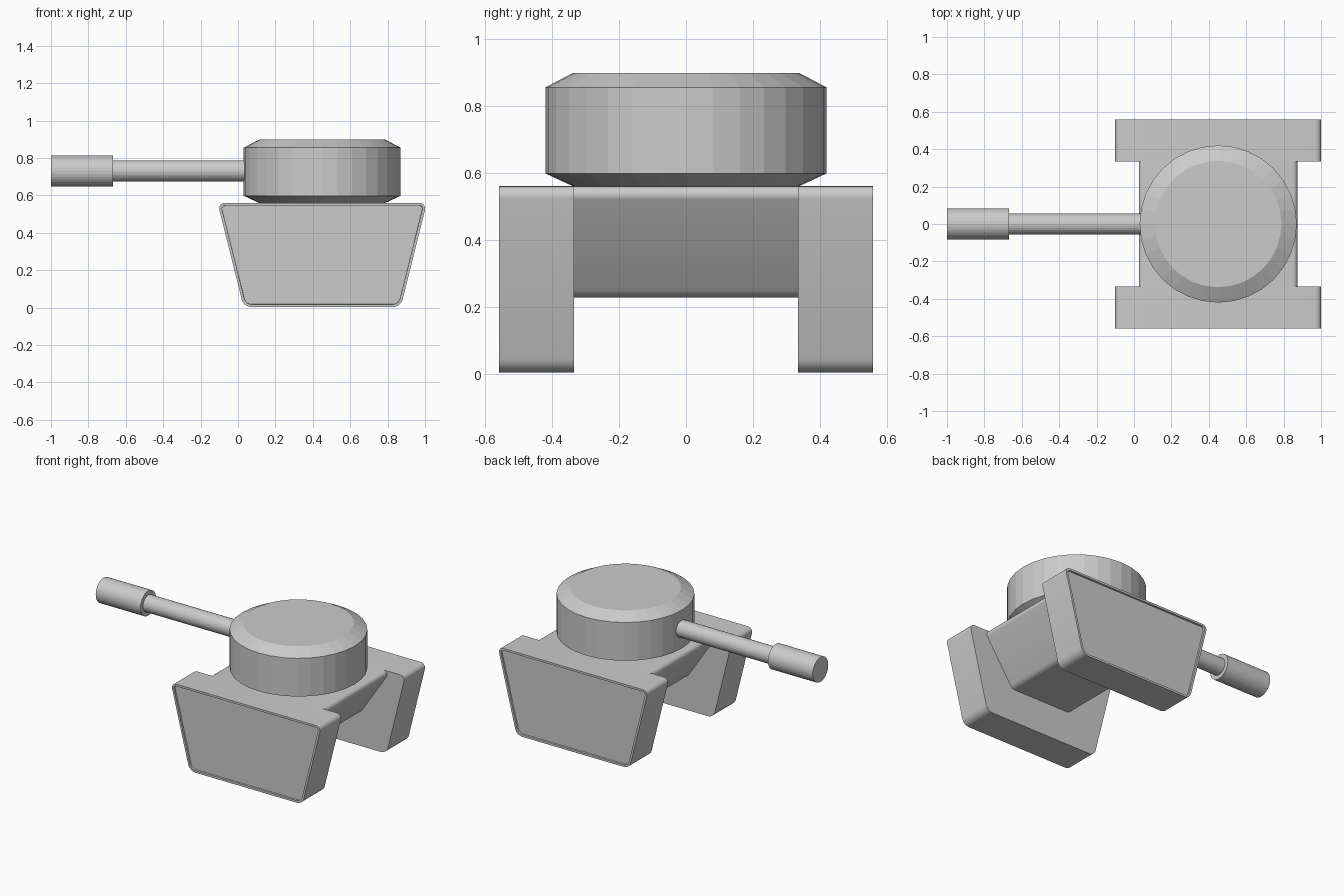
import bpy, bmesh, math
from mathutils import Vector, Matrix

if "Cube" in bpy.data.objects:
    bpy.data.objects.remove(bpy.data.objects["Cube"])

CX = 0.45  # centre of the body along x


def make_object(name, bm, smooth=None):
    bmesh.ops.recalc_face_normals(bm, faces=bm.faces)
    mesh = bpy.data.meshes.new(name)
    bm.to_mesh(mesh)
    bm.free()
    ob = bpy.data.objects.new(name, mesh)
    bpy.context.collection.objects.link(ob)
    if smooth:
        bpy.ops.object.select_all(action='DESELECT')
        ob.select_set(True)
        bpy.context.view_layer.objects.active = ob
        bpy.ops.object.shade_smooth_by_angle(angle=math.radians(smooth))
    return ob


def rounded(corners, segs=6):
    """Round each (x, z, radius) corner of a convex outline."""
    out = []
    n = len(corners)
    for i, (x, z, r) in enumerate(corners):
        p = Vector((x, z))
        a = (Vector(corners[i - 1][:2]) - p).normalized()
        b = (Vector(corners[(i + 1) % n][:2]) - p).normalized()
        half = a.angle(b) / 2
        centre = p + (a + b).normalized() * r / math.sin(half)
        va = p + a * r / math.tan(half) - centre
        vb = p + b * r / math.tan(half) - centre
        sweep = math.pi - 2 * half
        for k in range(segs + 1):
            t = k / segs
            out.append(centre + (va * math.sin((1 - t) * sweep)
                                 + vb * math.sin(t * sweep)) / math.sin(sweep))
    return out


def trapezoid(top, bottom, z0, z1, r_top, r_bottom):
    return rounded([(CX - bottom, z0, r_bottom), (CX + bottom, z0, r_bottom),
                    (CX + top, z1, r_top), (CX - top, z1, r_top)])


def prism(outline, y0, y1):
    """Extrude an xz outline along y; returns the bmesh and its y1 cap."""
    bm = bmesh.new()
    rings = [[bm.verts.new((p.x, y, p.y)) for p in outline] for y in (y0, y1)]
    n = len(outline)
    for i in range(n):
        j = (i + 1) % n
        bm.faces.new((rings[0][i], rings[0][j], rings[1][j], rings[1][i]))
    bm.faces.new(rings[0][::-1])
    cap = bm.faces.new(rings[1])
    bmesh.ops.recalc_face_normals(bm, faces=bm.faces)
    return bm, cap


def lathe(name, profile, matrix, sides=32, smooth=None):
    """Stack (radius, height) rings into a closed solid."""
    bm = bmesh.new()
    rings = [[bm.verts.new(matrix @ Vector((r * math.cos(t), r * math.sin(t), h)))
              for t in (2 * math.pi * k / sides for k in range(sides))]
             for r, h in profile]
    for lo, hi in zip(rings, rings[1:]):
        for i in range(sides):
            j = (i + 1) % sides
            bm.faces.new((lo[i], lo[j], hi[j], hi[i]))
    bm.faces.new(rings[0][::-1])
    bm.faces.new(rings[-1])
    return make_object(name, bm, smooth)


# Track blocks with a shallow recessed panel on the outer face
track_outline = trapezoid(0.559, 0.42, 0.003, 0.56, 0.03, 0.055)
for side, label in ((-1, "right"), (1, "left")):
    bm, cap = prism(track_outline, side * 0.335, side * 0.558)
    bmesh.ops.inset_region(bm, faces=[cap], thickness=0.014, use_even_offset=True)
    # a second, tiny inset pushed inward makes the recess wall
    bmesh.ops.inset_region(bm, faces=[cap], thickness=0.001, use_even_offset=True)
    bmesh.ops.translate(bm, verts=cap.verts[:], vec=(0, -side * 0.012, 0))
    make_object("track_" + label, bm, 30)

# Hull between the tracks, ends sloping inward toward the belly
bm, _ = prism(trapezoid(0.447, 0.225, 0.227, 0.56, 0.026, 0.05), -0.335, 0.335)
make_object("hull", bm, 30)

# Faceted turret drum with chamfered rims
lathe("turret", [(0.338, 0.56), (0.42, 0.598), (0.42, 0.855), (0.338, 0.898)],
      Matrix.Translation((CX, 0, 0)))

# Gun barrel and muzzle, pointing along -x
aim = Matrix.Translation((0, 0, 0.731)) @ Matrix.Rotation(math.radians(-90), 4, 'Y')
lathe("gun_barrel", [(0.056, -0.1), (0.056, 0.70)], aim)
lathe("muzzle", [(0.083, 0.667), (0.083, 1.0)], aim)
